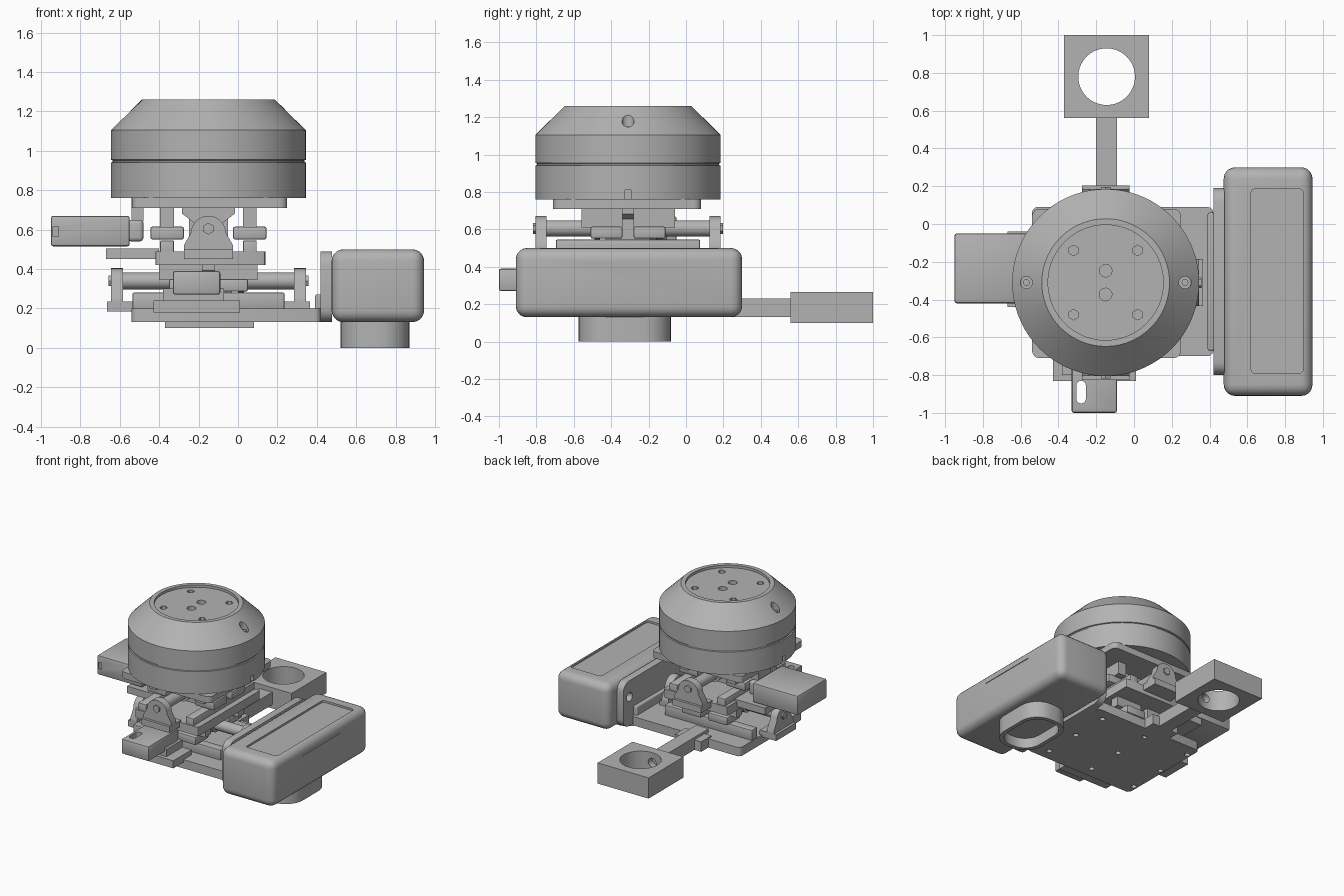
import bpy, bmesh, math
from mathutils import Matrix, Vector

cube = bpy.data.objects.get("Cube")
if cube:
    bpy.data.objects.remove(cube, do_unlink=True)

grey = bpy.data.materials.new("machined_grey")
grey.use_nodes = True
grey.diffuse_color = (0.45, 0.45, 0.45, 1)
grey.node_tree.nodes["Principled BSDF"].inputs["Base Color"].default_value = (0.45, 0.45, 0.45, 1)

CX, CY = -0.15, -0.31        # stage centre
AXES = {"x": Matrix.Rotation(math.pi / 2, 4, "Y"),
        "y": Matrix.Rotation(-math.pi / 2, 4, "X"), "z": Matrix()}


def finish(name, bm):
    bmesh.ops.recalc_face_normals(bm, faces=bm.faces)
    mesh = bpy.data.meshes.new(name)
    bm.to_mesh(mesh)
    bm.free()
    mesh.materials.append(grey)
    ob = bpy.data.objects.new(name, mesh)
    bpy.context.collection.objects.link(ob)
    return ob


def smooth(ob):
    bpy.ops.object.select_all(action="DESELECT")
    ob.select_set(True)
    bpy.context.view_layer.objects.active = ob
    bpy.ops.object.shade_smooth_by_angle(angle=math.radians(35))
    return ob


def box(name, xs, ys, zs, bevel=0, axis=None, segments=4):
    """Box between limits; bevels all edges or those along one axis."""
    bm = bmesh.new()
    bmesh.ops.create_cube(bm, size=1)
    for v in bm.verts:
        v.co = [lim[0] if c < 0 else lim[1] for c, lim in zip(v.co, (xs, ys, zs))]
    if bevel:
        def along(e):
            d = (e.verts[0].co - e.verts[1].co).normalized()
            return axis is None or abs(d["xyz".index(axis)]) > 0.9
        bmesh.ops.bevel(bm, geom=[e for e in bm.edges if along(e)], offset=bevel,
                        segments=segments, profile=0.5, affect="EDGES")
    ob = finish(name, bm)
    return smooth(ob) if bevel else ob


def cyl(name, centre, r, depth, axis="z", sides=32):
    bm = bmesh.new()
    bmesh.ops.create_cone(bm, cap_ends=True, segments=sides, radius1=r, radius2=r, depth=depth,
                          matrix=Matrix.Translation(centre) @ AXES[axis])
    return smooth(finish(name, bm))


def lathe(name, profile, steps=72):
    bm = bmesh.new()
    verts = [bm.verts.new((CX + r, CY, z)) for r, z in profile]
    edges = [bm.edges.new(p) for p in zip(verts, verts[1:])]
    bmesh.ops.spin(bm, geom=verts + edges, cent=(CX, CY, 0), axis=(0, 0, 1),
                   angle=2 * math.pi, steps=steps)
    bmesh.ops.remove_doubles(bm, verts=bm.verts, dist=1e-4)
    return finish(name, bm)


def prism(name, points, thickness, place):
    """Extrude a flat outline given in (v, z) through u, then place it."""
    bm = bmesh.new()
    face = bm.faces.new([bm.verts.new(place(-thickness / 2, v, z)) for v, z in points])
    ext = bmesh.ops.extrude_face_region(bm, geom=[face])["geom"]
    move = Vector(place(thickness / 2, 0, 0)) - Vector(place(-thickness / 2, 0, 0))
    bmesh.ops.translate(bm, verts=[g for g in ext if isinstance(g, bmesh.types.BMVert)], vec=move)
    return smooth(finish(name, bm))


def cut(ob, cutters):
    for c in cutters:
        c.hide_render = True
        mod = ob.modifiers.new("cut", "BOOLEAN")
        mod.operation, mod.solver, mod.object = "DIFFERENCE", "EXACT", c
        bpy.context.view_layer.objects.active = ob
        bpy.ops.object.modifier_apply(modifier=mod.name)
        bpy.data.objects.remove(c, do_unlink=True)
    return smooth(ob)


# Round head: two banded drums, sloped shoulder, recessed lid
head = lathe("round_head", [(0, .76), (.495, .76), (.495, .94), (.487, .943), (.487, .952),
                            (.495, .955), (.495, 1.105), (.338, 1.26), (.305, 1.26),
                            (.305, 1.24), (0, 1.24)])
holes = [cyl("cutter", (CX + sx * .17, CY + sy * .17, 1.25), .028, .1, sides=6)
         for sx in (-1, 1) for sy in (-1, 1)]
holes += [cyl("cutter", (CX, CY + s * .063, 1.25), .034, .1, sides=12) for s in (-1, 1)]
for s in (-1, 1):
    holes += [cyl("cutter", (CX + s * .42, CY, 1.2), .032, .16, sides=20),
              box("cutter", sorted((CX + s * .46, CX + s * .51)), (CY - .015, CY + .015), (.74, .81))]
cut(head, holes)
for s in (-1, 1):
    cyl("shoulder_screw", (CX + s * .42, CY, 1.13), .018, .04, sides=12)
box("head_plate", (CX - .39, CX + .4), (-.71, .08), (.71, .762), .04, "z")


# One slide: screw rod, end supports, two rails with carriages, and nut block
def slide(tag, along, zb, top):
    def place(u, v, z):
        return (CX + u, CY + v, zb + z) if along == "x" else (CX + v, CY + u, zb + z)

    def part(name, us, vs, zs, bevel=0):
        a, b = place(us[0], vs[0], zs[0]), place(us[1], vs[1], zs[1])
        return box(f"{tag}_{name}", *[sorted(p) for p in zip(a, b)], bevel, None, 2)

    arch = [(-.125, 0), (.125, 0), (.125, .02)]
    arch += [(.088 * math.cos(t * math.pi / 12), .085 + .085 * math.sin(t * math.pi / 12))
             for t in range(13)] + [(-.125, .02)]
    for s in (-1, 1):
        prism(f"{tag}_end_support", arch, .06,
              lambda u, v, z: place(u + s * .465, v, z))
        cyl(f"{tag}_support_bolt", place(s * .5, 0, .105), .03, .014, along, 6)
        part("support_foot", (s * .37, s * .515), (-.125, .125), (-.05, 0))
        cyl(f"{tag}_rod", place(s * .29, 0, .105), .043, .34, along)
        cyl(f"{tag}_rod_flange", place(s * .165, 0, .105), .062, .03, along)
        part("rail", (-.385, .385), (s * .175, s * .245), (-.04, .045), .006)
        for t in (-1, 1):
            part("carriage", (t * .03, t * .2), (s * .125, s * .295), (.05, .115), .01)
            part("carriage_post", (t * .03, t * .25), (s * .175, s * .245), (.11, top))
    part("nut_block", (-.12, .12), (-.1, .1), (.02, top))
    prism(f"{tag}_nut_flange", [(-.135, top), (.135, top), (.135, top - .03), (.07, top - .08),
                                (-.07, top - .08), (-.135, top - .03)], .3, place)


slide("lower", "x", .235, .187)
slide("upper", "y", .5, .212)

# Base and middle plates
base = box("base_plate", (-.54, .42), (-.70, .09), (.13, .2), .03, "z", 3)
cut(base, [cyl("cutter", (CX + .04 + i * .4, CY + j * .3, .12), .02, .07, sides=16)
           for i in (-1, 0, 1) for j in (-1, 0, 1)])
box("middle_plate", (-.42, .14), (-.70, .08), (.42, .49), .015, "z", 2)

# Side motor for the upper slide
box("side_motor_shelf", (-.67, -.4), (-.44, -.04), (.45, .505))
motor = box("side_motor", (-.95, -.55), (-.42, -.05), (.515, .67), .012, None, 2)
cut(motor, [box("cutter", (-.94, -.91), (-.5, -.41), (.565, .615))])
box("side_motor_coupling", (-.56, -.48), (-.35, -.1), (.54, .65), .02)
box("side_motor_tab", (-.54, -.48), (-.3, -.14), (.64, .712))

# Front motor for the lower slide
box("front_motor_shelf", (-.43, .01), (-.83, -.6), (.18, .24))
motor = box("front_motor", (-.33, -.09), (-1, -.62), (.27, .39), .012, None, 2)
cut(motor, [box("cutter", (-.305, -.255), (-.95, -.83), (.2, .5), .024, "z")])
box("front_motor_mount", (-.38, -.07), (-.8, -.6), (.23, .3))

# Rear arm with clamp block
box("rear_arm", (-.2, -.09), (0, .57), (.13, .23))
box("rear_arm_mount", (-.26, -.03), (.05, .18), (.13, .21))
clamp = box("clamp_block", (-.37, .08), (.56, 1), (.1, .265))
cut(clamp, [cyl("cutter", (-.145, .78, .18), .15, .4, sides=64),
            cyl("cutter", (-.145, .64, .185), .035, .12, "y", 20)])

# Side bracket
bracket = box("side_bracket", (.42, .478), (-.8, .19), (.13, .49), .07, "x")
cut(bracket, [cyl("cutter", (.44, CY + s * .42, .36), .035, .2, "x", 24) for s in (-1, 1)])
box("bracket_rib", (.39, .425), (-.67, .06), (.13, .27), .01)

# Large side housing with panel recess, seam and hollow foot
housing = box("side_housing", (.475, .945), (-.91, .3), (.13, .5), .06, None, 5)
cut(housing, [box("cutter", (.62, .895), (-.79, .185), (.485, .6), .02, "z"),
              box("cutter", (.94, .97), (-.54, -.07), (.416, .424))])
foot = box("housing_foot", (.52, .87), (-.575, -.08), (0, .16), .15, "z", 8)
cut(foot, [box("cutter", (.55, .84), (-.545, -.11), (-.05, .08), .13, "z", 8)])
